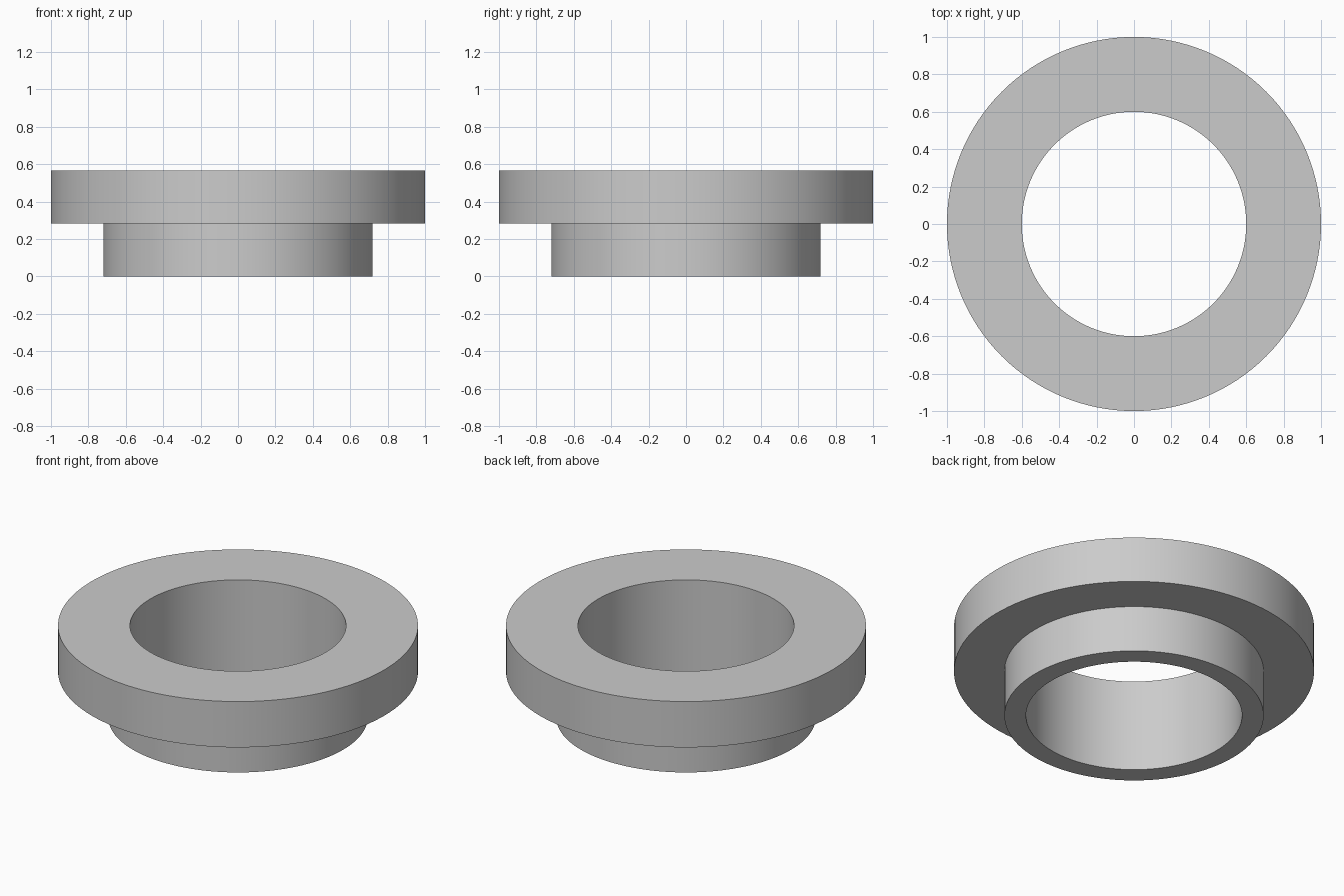
import bpy
import bmesh
from math import tau, radians
from mathutils import Matrix

cube = bpy.data.objects.get("Cube")
if cube:
    bpy.data.objects.remove(cube, do_unlink=True)

SEGMENTS = 128
BORE, COLLAR, FLANGE = 0.6, 0.72, 1.0
STEP, TOP = 0.284, 0.565

# Plain grey finish
grey = bpy.data.materials.new("plain_grey")
grey.use_nodes = True
colour = (0.6, 0.6, 0.6, 1.0)
grey.diffuse_color = colour
grey.node_tree.nodes["Principled BSDF"].inputs["Base Color"].default_value = colour

# Closed cross-section of the bushing: (radius, height)
profile = [(BORE, 0), (COLLAR, 0), (COLLAR, STEP),
           (FLANGE, STEP), (FLANGE, TOP), (BORE, TOP)]

# Revolve the cross-section into a flanged ring
bm = bmesh.new()
rings = []
for i in range(SEGMENTS):
    turn = Matrix.Rotation(tau * i / SEGMENTS, 3, 'Z')
    rings.append([bm.verts.new(turn.col[0] * r + turn.col[2] * z) for r, z in profile])
for i, ring in enumerate(rings):
    following = rings[(i + 1) % SEGMENTS]
    for j in range(len(profile)):
        k = (j + 1) % len(profile)
        bm.faces.new((ring[j], following[j], following[k], ring[k]))
bmesh.ops.recalc_face_normals(bm, faces=bm.faces)

mesh = bpy.data.meshes.new("flanged_bushing")
bm.to_mesh(mesh)
bm.free()
mesh.materials.append(grey)
bushing = bpy.data.objects.new("flanged_bushing", mesh)
bpy.context.collection.objects.link(bushing)

# Smooth round walls with crisp rims
bpy.ops.object.select_all(action='DESELECT')
bushing.select_set(True)
bpy.context.view_layer.objects.active = bushing
bpy.ops.object.shade_smooth_by_angle(angle=radians(30))
